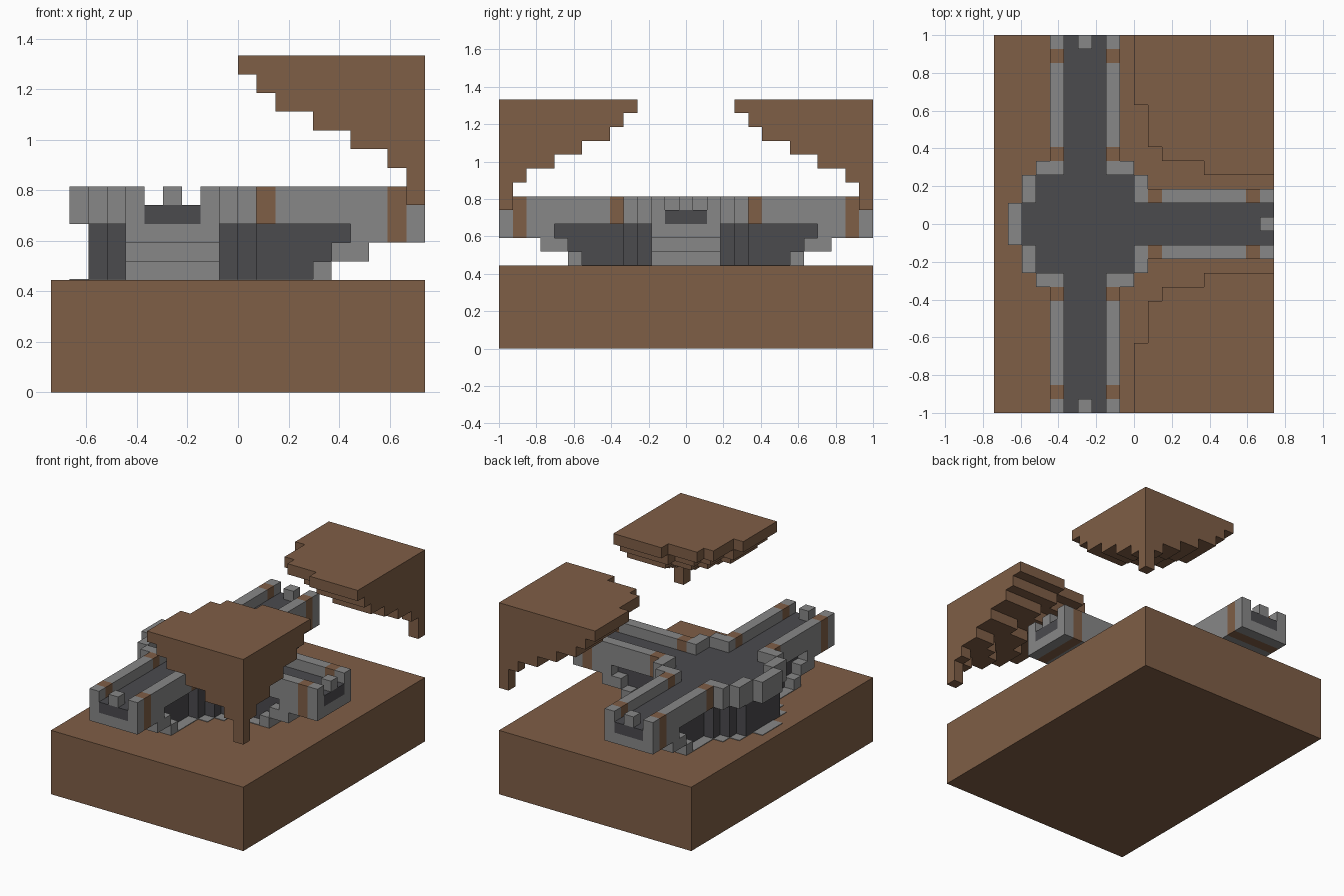
import bpy
import bmesh
from math import pi
from mathutils import Matrix, Vector

if "Cube" in bpy.data.objects:
    bpy.data.objects.remove(bpy.data.objects["Cube"], do_unlink=True)

U = 2 / 27                      # size of one block
HUB = Vector((-3.5, 0, 0))      # junction centre, in blocks


def material(name, rgb):
    m = bpy.data.materials.new(name)
    m.use_nodes = True
    m.diffuse_color = (*rgb, 1)
    m.node_tree.nodes["Principled BSDF"].inputs["Base Color"].default_value = (*rgb, 1)
    return m


EARTH = material("earth brown", (0.212, 0.112, 0.061))
STONE = material("stone grey", (0.242, 0.242, 0.242))
SLATE = material("dark slate", (0.070, 0.069, 0.076))


def finish(bm, name, mat):
    bmesh.ops.recalc_face_normals(bm, faces=bm.faces)
    mesh = bpy.data.meshes.new(name)
    bm.to_mesh(mesh)
    bm.free()
    mesh.materials.append(mat)
    obj = bpy.data.objects.new(name, mesh)
    bpy.context.collection.objects.link(obj)
    obj.scale = (U, U, U)
    return obj


def boxes(name, mat, spans, angle=0, centre=HUB):
    """Blocks given as (along, across, height) ranges, turned about a centre."""
    bm = bmesh.new()
    turn = Matrix.Translation(centre) @ Matrix.Rotation(angle, 4, "Z")
    for span in spans:
        mid = Vector([(a + b) / 2 for a, b in span])
        size = [b - a for a, b in span]
        bmesh.ops.create_cube(bm, size=1, matrix=turn @ Matrix.Translation(mid) @ Matrix.Diagonal((*size, 1)))
    return finish(bm, name, mat)


def both(along, across, height):
    a, b = across
    return [(along, (a, b), height), (along, (-b, -a), height)]


# Ground block
boxes("ground", EARTH, [((-10, 10), (-13.5, 13.5), (0, 6))], centre=Vector((0, 0, 0)))

# Junction: stepped pier, deck and thin stone footing
boxes("pier", SLATE, [((-h, h), (-w, w), (6, 9)) for h, w in ((4.5, 2.5), (3.5, 3.5), (2.5, 4.5))])
boxes("junction_deck", SLATE, [((-3.5, 3.5), (-3.5, 3.5), (9, 10)),
                               ((-4.5, -3.5), (-1.5, 1.5), (9, 10))])
boxes("footing", STONE, [((-h, h), (-w, w), (6, 6.05)) for h, w in ((4.5, 3.5), (3.5, 4.5))]
      + [((-5.5, -4.5), (-1.5, 1.5), (6, 6.05))])

# Junction parapet: one stepped ring
boxes("junction_parapet", STONE,
      [((-5.5, -4.5), (-1.5, 1.5), (9, 11))]
      + [s for side in ((-4.5, -3.5), (3.5, 4.5)) for s in both(side, (1.5, 3.5), (9, 11))]
      + [s for side in ((-3.5, -1.5), (1.5, 3.5)) for s in both(side, (3.5, 4.5), (9, 11))])

# Three road arms
FULL = (-2.5, 2.5)
LANE = (-1.5, 1.5)
for label, angle in (("left", 0), ("back", pi / 2), ("front", -pi / 2)):
    boxes(label + "_deck", SLATE, [((3.5, 13.5), LANE, (9, 10))], angle)
    boxes(label + "_infill", SLATE, [((4.5, 7.5 + i), LANE, (6 + i, 7 + i)) for i in range(3)], angle)
    boxes(label + "_footing", STONE, [((4.5, 7.5), FULL, (6, 6.05))], angle)
    # Stepped half arch under the arm
    boxes(label + "_arch", STONE, [((7.5, 8.5), FULL, (6, 7)),
                                   ((8.5, 10.5), FULL, (7, 8)),
                                   ((9.5, 11.5), FULL, (8, 9)),
                                   ((12.5, 13.5), FULL, (8, 9))], angle)
    # Parapets with brown bands, and the end post
    boxes(label + "_parapets", STONE, both((5.5, 11.5), (1.5, 2.5), (9, 11))
          + both((12.5, 13.5), (1.5, 2.5), (9, 11)), angle)
    boxes(label + "_bands", EARTH, both((4.5, 5.5), (1.5, 2.5), (9, 11))
          + both((11.5, 12.5), (1.5, 2.5), (9, 11))
          + [((11.5, 12.5), FULL, (8, 9))], angle)
    boxes(label + "_end_post", STONE, [((12.5, 13.5), (-0.5, 0.5), (10, 11))], angle)


# Overhanging earth corners: rounded, blocky layers narrowing downwards
def layer(bm, r, z0, z1, sy):
    limit = (r - 0.3) ** 4
    points = [(0, 0)]
    for row in range(r):
        width = sum((c + 0.5) ** 4 + (row + 0.5) ** 4 <= limit for c in range(r))
        if width:
            if points[-1][0] == width:
                points.pop()
            else:
                points.append((width, row))
            points.append((width, row + 1))
    points.append((0, points[-1][1]))
    verts = [bm.verts.new((10 - a, sy * (13.5 - b), z0)) for a, b in points]
    face = bm.faces.new(verts)
    top = bmesh.ops.extrude_face_region(bm, geom=[face])["geom"]
    bmesh.ops.translate(bm, vec=(0, 0, z1 - z0), verts=[v for v in top if isinstance(v, bmesh.types.BMVert)])


for label, sy in (("back", 1), ("front", -1)):
    bm = bmesh.new()
    layer(bm, 1, 10, 12, sy)
    for i, r in enumerate((2, 4, 6, 8, 9, 10)):
        layer(bm, r, 12 + i, 13 + i, sy)
    finish(bm, label + "_overhang", EARTH)
